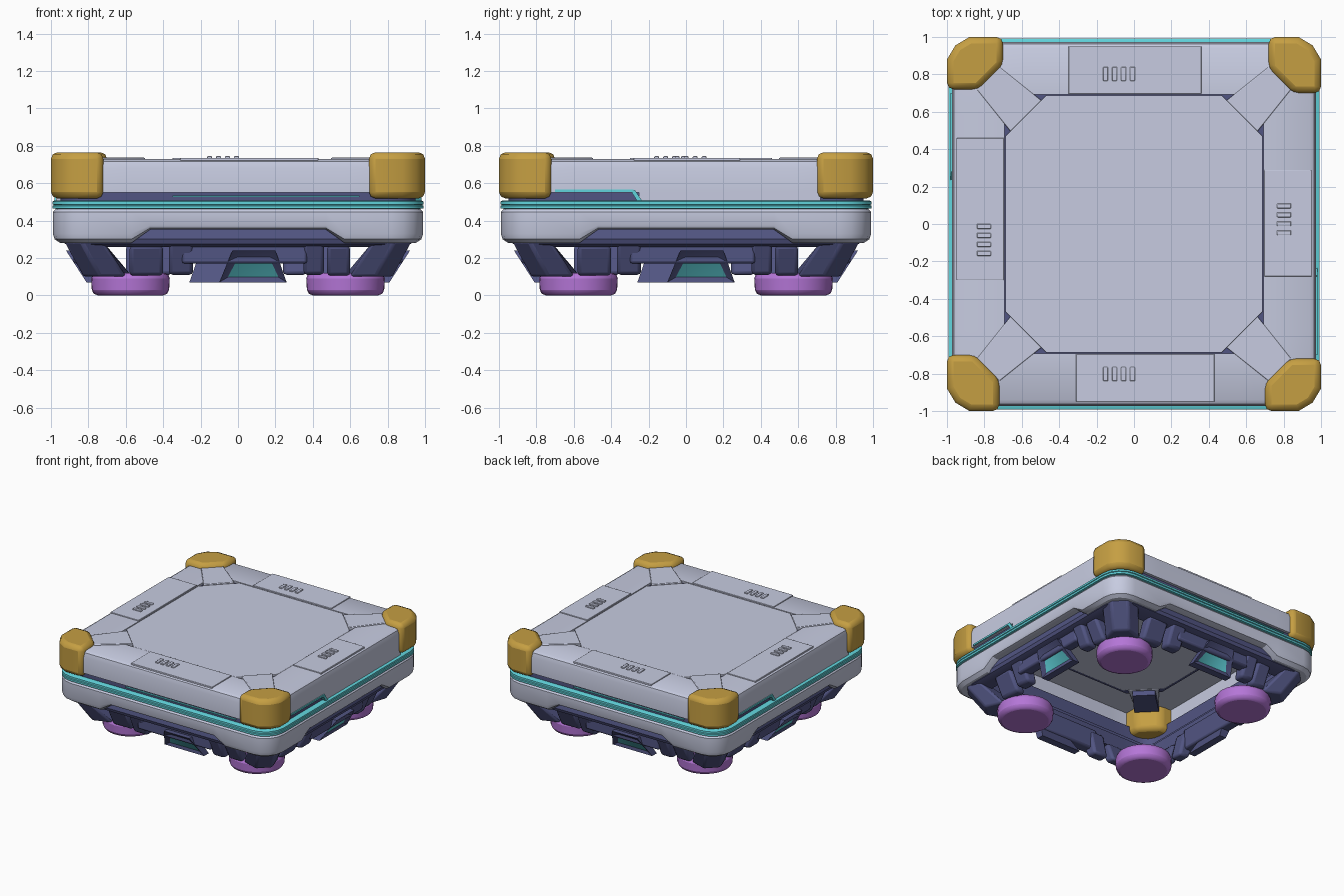
import bpy, bmesh, math
from mathutils import Matrix

cube = bpy.data.objects.get("Cube")
if cube:
    bpy.data.objects.remove(cube, do_unlink=True)


def material(name, rgb):
    m = bpy.data.materials.new(name)
    m.use_nodes = True
    m.diffuse_color = (*rgb, 1)
    m.node_tree.nodes["Principled BSDF"].inputs["Base Color"].default_value = (*rgb, 1)
    return m


GREY = material("pale_grey", (0.57, 0.60, 0.75))
GOLD = material("gold", (0.56, 0.345, 0.055))
NAVY = material("navy", (0.083, 0.09, 0.225))
TEAL = material("teal", (0.12, 0.66, 0.72))
PURPLE = material("purple", (0.46, 0.18, 0.68))
SIDES = ["front", "left", "back", "right"]
CORNERS = ["back_left", "back_right", "front_right", "front_left"]
made = []


def finish(name, bm, mats, bevel=0, turn=0):
    bmesh.ops.recalc_face_normals(bm, faces=bm.faces)
    bm.transform(Matrix.Rotation(turn * math.pi / 2, 4, "Z"))
    mesh = bpy.data.meshes.new(name)
    bm.to_mesh(mesh)
    bm.free()
    for m in mats:
        mesh.materials.append(m)
    ob = bpy.data.objects.new(name, mesh)
    bpy.context.collection.objects.link(ob)
    if bevel:
        mod = ob.modifiers.new("soft_edges", "BEVEL")
        mod.width, mod.segments, mod.limit_method = bevel, 2, "ANGLE"
        mod.angle_limit = math.radians(35)
    made.append(ob)


def solid(bottom, zb, top, zt):
    """Closed solid joining two outlines with equal point counts."""
    bm = bmesh.new()
    lo = [bm.verts.new((x, y, zb)) for x, y in bottom]
    hi = [bm.verts.new((x, y, zt)) for x, y in top]
    bm.faces.new(lo)
    bm.faces.new(hi)
    n = len(lo)
    for i in range(n):
        j = (i + 1) % n
        bm.faces.new((lo[i], lo[j], hi[j], hi[i]))
    return bm


def loft(name, bottom, zb, top, zt, mat, bevel=0, turn=0):
    finish(name, solid(bottom, zb, top, zt), [mat], bevel, turn)


def rect(t0, t1, r0, r1):
    return [(t0, -r1), (t1, -r1), (t1, -r0), (t0, -r0)]


def box(name, t0, t1, r0, r1, z0, z1, mat, bevel=0, turn=0):
    p = rect(t0, t1, r0, r1)
    loft(name, p, z0, p, z1, mat, bevel, turn)


def plan(r, c, steps=4):
    """Rounded square outline; each point carries a flag for the raised middle."""
    pts = []
    for k in range(4):
        side = [(-0.57, -r, 0), (-0.47, -r, 1), (0.47, -r, 1), (0.57, -r, 0)]
        for s in range(steps + 1):
            a = -math.pi / 2 + s / steps * math.pi / 2
            side.append((r - c + c * math.cos(a), -(r - c) + c * math.sin(a), 0))
        ca, sa = [(1, 0), (0, 1), (-1, 0), (0, -1)][k]
        pts += [(x * ca - y * sa, x * sa + y * ca, f) for x, y, f in side]
    return pts


def ring(name, profile, corner, mats, inner=()):
    """Sweep a closed profile of (half width, height, middle lift)."""
    bm = bmesh.new()
    widest = max(p[0] for p in profile)
    loops = []
    for r, z, lift in profile:
        c = max(corner - widest + r, 0.04)
        loops.append([bm.verts.new((x, y, z + lift * f)) for x, y, f in plan(r, c)])
    n = len(loops[0])
    for i, a in enumerate(loops):
        b = loops[(i + 1) % len(loops)]
        for j in range(n):
            k = (j + 1) % n
            f = bm.faces.new((a[j], a[k], b[k], b[j]))
            f.material_index = 1 if i in inner else 0
    finish(name, bm, mats)


# Stacked shell rings, open underneath
ring("upper_rim", [(0.692, 0.728, 0), (0.94, 0.728, 0), (0.962, 0.715, 0), (0.972, 0.68, 0),
                   (0.972, 0.55, 0), (0.95, 0.55, 0), (0.945, 0.712, 0), (0.692, 0.712, 0)], 0.16, [GREY])
ring("recess_band", [(0.95, 0.58, 0), (0.95, 0.46, 0), (0.91, 0.46, 0), (0.91, 0.58, 0)], 0.16, [NAVY])
ring("light_band", [(0.978, 0.508, 0), (0.992, 0.502, 0), (0.992, 0.487, 0), (0.984, 0.483, 0),
                    (0.992, 0.479, 0), (0.992, 0.464, 0), (0.92, 0.46, 0), (0.92, 0.508, 0)], 0.17, [TEAL])
ring("lower_hull", [(0.92, 0.465, 0), (0.975, 0.462, 0), (0.99, 0.445, 0), (0.99, 0.33, 0.045),
                    (0.98, 0.30, 0.06), (0.95, 0.28, 0.072), (0.88, 0.28, 0.072), (0.89, 0.465, 0)],
     0.17, [GREY, NAVY], inner=(6, 7))
ring("under_frame", [(0.91, 0.40, 0), (0.935, 0.30, 0), (0.925, 0.275, 0), (0.88, 0.258, 0),
                     (0.79, 0.258, 0), (0.83, 0.40, 0)], 0.17, [NAVY])


def octagon(r, c):
    return [(r - c, -r), (r, c - r), (r, r - c), (r - c, r),
            (c - r, r), (-r, r - c), (-r, c - r), (c - r, -r)]


# Centre deck with a dark seam around it
deck = octagon(0.688, 0.22)
loft("centre_deck", deck, 0.70, deck, 0.726, GREY, 0.003)
seam = octagon(0.71, 0.19)
loft("deck_seam", seam, 0.703, seam, 0.712, NAVY)

# Corner caps, diamond plates, legs and feet
cap = [(0.72, 1), (0.72, 0.83), (0.85, 0.70), (1, 0.70), (1, 0.88), (0.955, 0.955), (0.88, 1)]
diamond = [(0.72, 0.84), (0.495, 0.66), (0.66, 0.495), (0.84, 0.72)]
brace = [(0.70, 0.83), (0.53, 0.65), (0.65, 0.53), (0.83, 0.70)]
leg_top = [(0.74, 0.74), (0.92, 0.72), (0.93, 0.84), (0.84, 0.93), (0.72, 0.92)]
leg_low = [(0.56, 0.56), (0.78, 0.60), (0.83, 0.74), (0.74, 0.83), (0.60, 0.78)]
for k, where in enumerate(CORNERS):
    loft("corner_cap_" + where, cap, 0.518, cap, 0.765, GOLD, 0.035, k)
    loft("corner_plate_" + where, diamond, 0.70, diamond, 0.736, GREY, 0.005, k)
    loft("corner_brace_" + where, brace, 0.66, brace, 0.70, NAVY, 0, k)
    loft("leg_" + where, leg_low, 0.10, leg_top, 0.29, NAVY, 0.015, k)
    bm = bmesh.new()
    bmesh.ops.create_cone(bm, cap_ends=True, segments=28, radius1=0.205, radius2=0.212, depth=0.12,
                          matrix=Matrix.Translation((0.575, 0.575, 0.06)))
    finish("foot_" + where, bm, [PURPLE], 0.03, k)

# Top plates and vent bars: plate start, plate end, vent centre
layout = [(-0.31, 0.43, -0.08), (-0.28, 0.29, 0.025), (-0.36, 0.35, 0.08), (-0.46, 0.30, 0.085)]
for k, where in enumerate(SIDES):
    t0, t1, vent = layout[k]
    box("top_plate_" + where, t0, t1, 0.695, 0.95, 0.72, 0.735, GREY, 0.003, k)
    for i in range(4):
        t = vent + (i - 1.5) * 0.048
        box(f"vent_bar_{where}_{i + 1}", t - 0.013, t + 0.013, 0.765, 0.84, 0.73, 0.744, GREY, 0.004, k)

    # Light strip under the rim, stepped on the left and right
    if k % 2 == 0:
        box("light_strip_" + where, -0.35, 0.65, 0.94, 0.965, 0.527, 0.534, TEAL, 0, k)
    else:
        box("light_strip_" + where, -0.70, -0.28, 0.94, 0.98, 0.552, 0.566, TEAL, 0, k)
        box("rim_skirt_" + where, -0.25, 0.72, 0.93, 0.972, 0.508, 0.56, GREY, 0, k)
        slope = [(-0.29, 0.55), (-0.275, 0.565), (-0.235, 0.505), (-0.255, 0.495)]
        bm = solid(slope, 0.94, slope, 0.982)
        bm.transform(Matrix.Rotation(math.pi / 2, 4, "X"))
        finish("light_step_" + where, bm, [TEAL], 0, k)

    # Undercarriage blocks
    box("belly_block_" + where, -0.30, 0.37, 0.79, 0.88, 0.17, 0.34, NAVY, 0.015, k)
    for label, a, b in (("a", -0.37, -0.24), ("b", 0.35, 0.46)):
        low, high = rect(a, b, 0.74, 0.83), rect(a, b, 0.79, 0.92)
        loft(f"pillar_{where}_{label}", low, 0.11, high, 0.32, NAVY, 0.02, k)
    for label, a, b in (("a", -0.58, -0.40), ("b", 0.475, 0.60)):
        low, high = rect(a, b, 0.72, 0.80), rect(a, b, 0.78, 0.88)
        loft(f"side_block_{where}_{label}", low, 0.105, high, 0.265, NAVY, 0.02, k)

    # Tilted hatch with an inset glowing window
    bm = solid(rect(-0.10, 0.26, 0.75, 0.81), 0.07, rect(-0.03, 0.20, 0.84, 0.92), 0.24)
    bmesh.ops.recalc_face_normals(bm, faces=bm.faces)
    face = min(bm.faces, key=lambda f: f.normal.y)
    bmesh.ops.inset_region(bm, faces=[face], thickness=0.055)
    bmesh.ops.translate(bm, verts=face.verts, vec=(0, 0.02, 0))
    face.material_index = 1
    finish("hatch_" + where, bm, [NAVY, TEAL], 0, k)

# Smooth shading with sharp edges kept
bpy.ops.object.select_all(action="DESELECT")
for ob in made:
    ob.select_set(True)
bpy.context.view_layer.objects.active = made[0]
bpy.ops.object.shade_smooth_by_angle(angle=math.radians(32))
